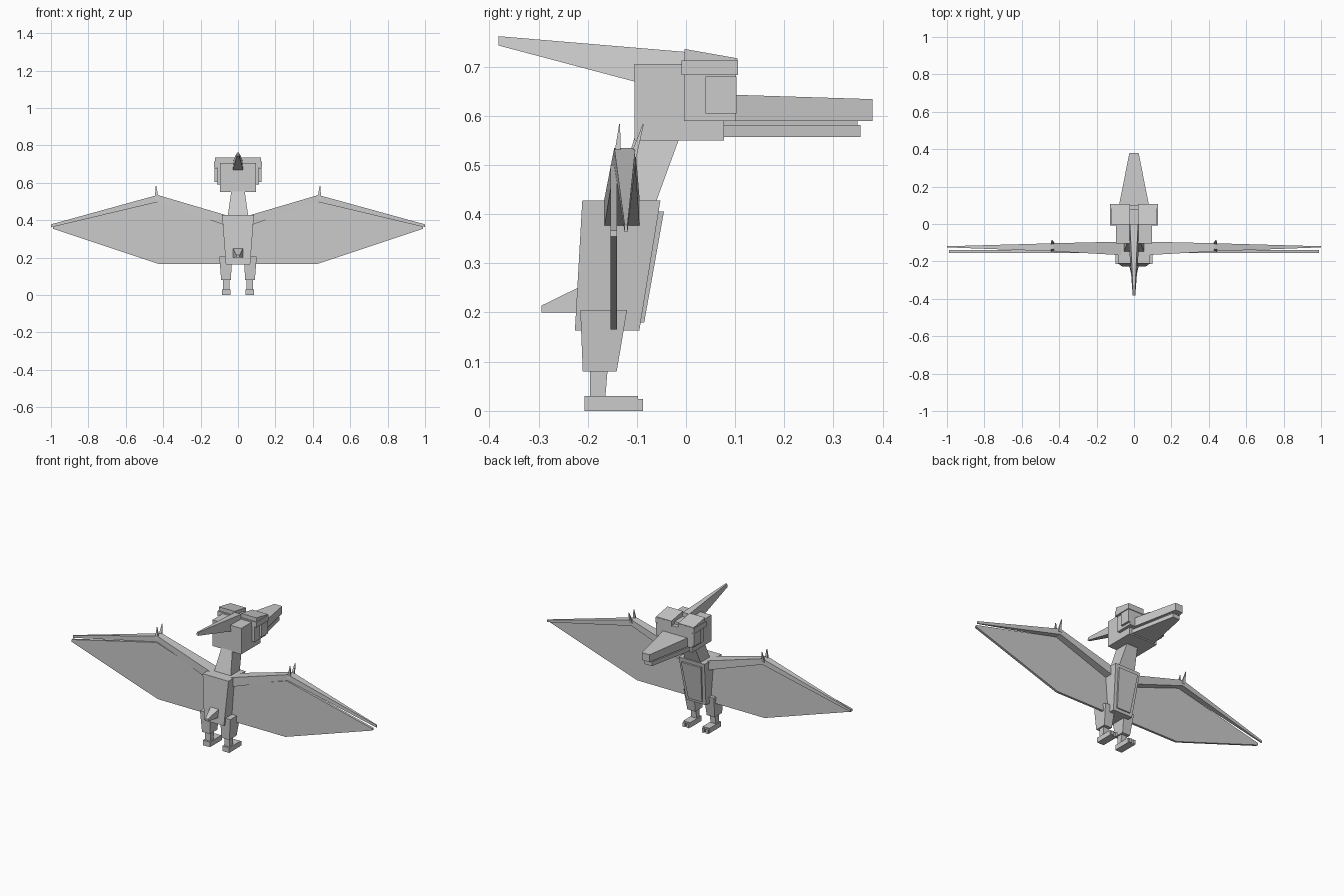
import bpy
import bmesh

cube = bpy.data.objects.get("Cube")
if cube:
    bpy.data.objects.remove(cube, do_unlink=True)

grey = bpy.data.materials.new("plain grey")
grey.use_nodes = True
grey.diffuse_color = (0.6, 0.6, 0.6, 1)
grey.node_tree.nodes["Principled BSDF"].inputs["Base Color"].default_value = (0.6, 0.6, 0.6, 1)


def place(axis, pos, u, v):
    """Point on a section across the given axis; u and v are the other axes in order."""
    return {"x": (pos, u, v), "y": (u, pos, v), "z": (u, v, pos)}[axis]


def finish(name, rings, mirror):
    """Skin a list of matching rings, once or on both sides."""
    for side in ((1, -1) if mirror else (1,)):
        bm = bmesh.new()
        loops = [[bm.verts.new((x * side, y, z)) for x, y, z in ring] for ring in rings]
        n = len(loops[0])
        bm.faces.new(loops[0])
        bm.faces.new(loops[-1])
        for a, b in zip(loops, loops[1:]):
            for i in range(n):
                j = (i + 1) % n
                bm.faces.new((a[i], a[j], b[j], b[i]))
        bmesh.ops.recalc_face_normals(bm, faces=bm.faces)
        label = name if not mirror else ("left_" if side > 0 else "right_") + name
        mesh = bpy.data.meshes.new(label)
        bm.to_mesh(mesh)
        bm.free()
        mesh.materials.append(grey)
        bpy.context.collection.objects.link(bpy.data.objects.new(label, mesh))


def loft(name, axis, *sections, mirror=False):
    """Tapered block through sections (pos, u0, u1, v0, v1)."""
    rings = [[place(axis, p, u, v) for u, v in ((u0, v0), (u1, v0), (u1, v1), (u0, v1))]
             for p, u0, u1, v0, v1 in sections]
    finish(name, rings, mirror)


def box(name, x0, x1, y0, y1, z0, z1, mirror=False):
    loft(name, "z", (z0, x0, x1, y0, y1), (z1, x0, x1, y0, y1), mirror=mirror)


# Body
loft("torso", "z", (0.163, -0.065, 0.065, -0.226, -0.095), (0.428, -0.085, 0.085, -0.211, -0.052))
loft("chest_plate", "z", (0.18, -0.045, 0.045, -0.11, -0.085), (0.405, -0.065, 0.065, -0.07, -0.045))
loft("neck", "z", (0.4, -0.058, 0.058, -0.155, -0.07), (0.57, -0.034, 0.034, -0.1, -0.008))
loft("tail", "y", (-0.294, -0.009, 0.009, 0.2, 0.214), (-0.2, -0.031, 0.031, 0.2, 0.26))

# Head
box("skull", -0.095, 0.095, -0.105, 0.077, 0.55, 0.705)
box("face", -0.113, 0.113, -0.004, 0.102, 0.59, 0.69)
box("eye", 0.1, 0.126, 0.04, 0.103, 0.605, 0.68, mirror=True)
box("brow", 0.022, 0.128, -0.009, 0.106, 0.683, 0.713, mirror=True)
finish("brow_ridge", [[(x, -0.003, 0.7), (x, 0.105, 0.7), (x, 0.105, 0.717), (x, -0.003, 0.736)]
                      for x in (0.022, 0.124)], mirror=True)

# Crest, wider along its underside
finish("crest", [[(-w, y, low), (w, y, low), (w * 0.6, y, high), (-w * 0.6, y, high)]
                 for y, w, low, high in ((0.0, 0.036, 0.642, 0.73), (-0.381, 0.007, 0.743, 0.762))],
       mirror=False)

# Beak
loft("upper_beak", "y", (0.06, -0.088, 0.088, 0.59, 0.644), (0.379, -0.025, 0.025, 0.59, 0.634))
loft("mouth_strip", "y", (0.06, -0.07, 0.07, 0.579, 0.592), (0.349, -0.018, 0.018, 0.579, 0.592))
loft("lower_beak", "y", (0.06, -0.083, 0.083, 0.557, 0.581), (0.355, -0.024, 0.024, 0.557, 0.581))

# Legs
loft("thigh", "z", (0.08, 0.038, 0.09, -0.21, -0.141), (0.205, 0.032, 0.1, -0.215, -0.12), mirror=True)
loft("shin", "z", (0.028, 0.046, 0.08, -0.195, -0.164), (0.09, 0.046, 0.08, -0.195, -0.159), mirror=True)
box("foot", 0.041, 0.086, -0.206, -0.098, 0, 0.03, mirror=True)
for name, x in (("inner_toe", 0.043), ("outer_toe", 0.069)):
    box(name, x, x + 0.015, -0.1, -0.087, 0, 0.024, mirror=True)

# Wings
loft("wing_arm", "x", (0.06, -0.167, -0.094, 0.37, 0.426), (0.43, -0.146, -0.103, 0.5, 0.535),
     (1.0, -0.125, -0.119, 0.364, 0.378), mirror=True)
outline = [(0.05, 0.165), (0.42, 0.165), (0.99, 0.355), (0.99, 0.367), (0.43, 0.5), (0.05, 0.38)]
finish("wing_membrane", [[(x, y, z) for x, z in outline] for y in (-0.154, -0.14)], mirror=True)
for name, y, tip in (("rear_claw", -0.14, -0.134), ("front_claw", -0.108, -0.086)):
    loft(name, "z", (0.515, 0.425, 0.445, y - 0.007, y + 0.007),
         (0.583, 0.436, 0.44, tip - 0.002, tip), mirror=True)
